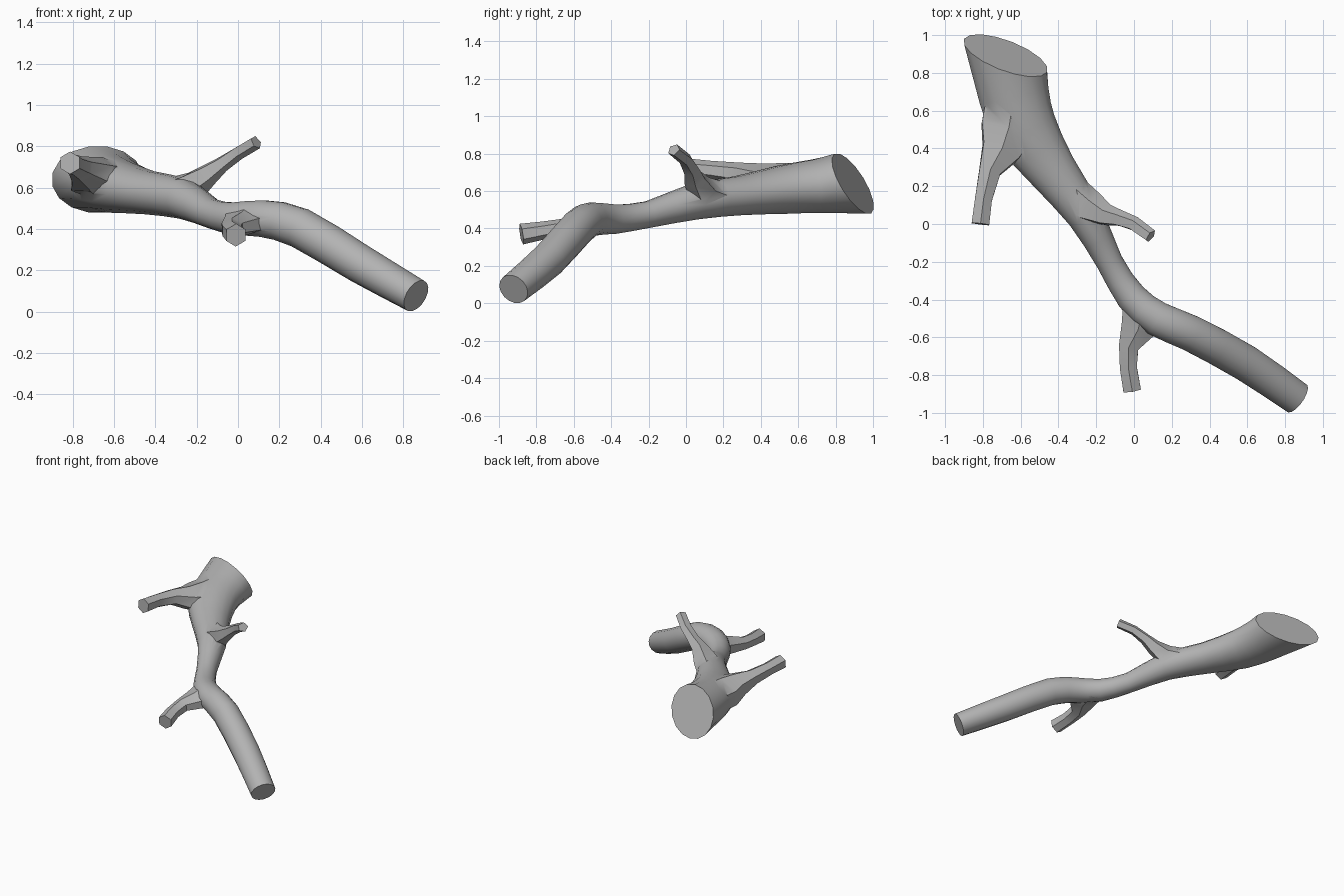
import bpy, bmesh, math
from mathutils import Vector

if "Cube" in bpy.data.objects:
    bpy.data.objects.remove(bpy.data.objects["Cube"])

bark = bpy.data.materials.new("bark_grey")
bark.diffuse_color = (0.45, 0.45, 0.45, 1)
bark.use_nodes = True
bark.node_tree.nodes["Principled BSDF"].inputs["Base Color"].default_value = bark.diffuse_color


def refine(sections):
    """Insert one curved in-between section in every span but the first."""
    out = [sections[0]]
    n = len(sections)
    for i in range(1, n - 1):
        p, a, b = sections[i - 1:i + 2]
        q = sections[i + 2] if i + 2 < n else [2 * v - u for u, v in zip(a, b)]
        out.append(a)
        out.append(tuple((9 * (u + v) - s - t) / 16 for u, v, s, t in zip(a, b, p, q)))
    return out + [sections[-1]]


def limb(name, sections, sides, slant=None):
    """Capped tube through sections of (x, y, z, half width, half height)."""
    bm = bmesh.new()
    centres = [Vector(s[:3]) for s in sections]
    rings = []
    for i, (x, y, z, w, h) in enumerate(sections):
        c = centres[i]
        d = centres[min(i + 1, len(centres) - 1)] - centres[max(i - 1, 0)]
        d.normalize()
        side = d.cross(Vector((0, 0, 1))).normalized()
        up = side.cross(d)
        ring = []
        for k in range(sides):
            a = 2 * math.pi * (k + 0.5) / sides
            p = c + side * (w * math.cos(a)) + up * (h * math.sin(a))
            if i == 0 and slant:  # obliquely sawn first end
                p.y = c.y + slant[0] * (p.x - c.x) + slant[1] * (p.z - c.z)
            ring.append(bm.verts.new(p))
        rings.append(ring)
    for r, s in zip(rings, rings[1:]):
        for k in range(sides):
            n = (k + 1) % sides
            bm.faces.new((r[k], r[n], s[n], s[k]))
    bm.faces.new(rings[0])
    bm.faces.new(rings[-1])
    bmesh.ops.recalc_face_normals(bm, faces=bm.faces)
    mesh = bpy.data.meshes.new(name)
    bm.to_mesh(mesh)
    bm.free()
    mesh.materials.append(bark)
    ob = bpy.data.objects.new(name, mesh)
    bpy.context.collection.objects.link(ob)
    return ob


# Thick bough tapering, kinking and dropping to the ground
bough = limb("main_bough", refine([
    (-0.68, 0.892, 0.64, 0.228, 0.163),
    (-0.635, 0.68, 0.625, 0.19, 0.145),
    (-0.575, 0.50, 0.605, 0.174, 0.13),
    (-0.43, 0.28, 0.575, 0.132, 0.106),
    (-0.26, 0.05, 0.545, 0.10, 0.098),
    (-0.13, -0.20, 0.475, 0.072, 0.072),
    (-0.015, -0.385, 0.45, 0.083, 0.08),
    (0.12, -0.50, 0.45, 0.094, 0.09),
    (0.30, -0.578, 0.405, 0.097, 0.098),
    (0.59, -0.735, 0.232, 0.098, 0.094),
    (0.862, -0.922, 0.076, 0.090, 0.083)]), 16, slant=(-0.33, -0.52))

# Side branches with flared roots
twigs = [
    limb("left_branch", [
        (-0.645, 0.62, 0.635, 0.165, 0.115),
        (-0.665, 0.50, 0.64, 0.168, 0.11),
        (-0.705, 0.385, 0.665, 0.118, 0.085),
        (-0.763, 0.28, 0.695, 0.066, 0.058),
        (-0.797, 0.13, 0.712, 0.052, 0.05),
        (-0.813, 0.0, 0.72, 0.054, 0.055)], 6),
    limb("upper_branch", [
        (-0.36, 0.19, 0.56, 0.10, 0.09),
        (-0.23, 0.085, 0.60, 0.09, 0.082),
        (-0.145, 0.045, 0.665, 0.06, 0.056),
        (-0.08, 0.03, 0.713, 0.046, 0.04),
        (0.00, 0.00, 0.768, 0.041, 0.034),
        (0.088, -0.065, 0.82, 0.038, 0.034)], 5),
    limb("lower_branch", [
        (0.055, -0.42, 0.45, 0.13, 0.075),
        (0.025, -0.55, 0.425, 0.108, 0.06),
        (-0.028, -0.65, 0.405, 0.060, 0.048),
        (-0.03, -0.76, 0.39, 0.052, 0.048),
        (-0.01, -0.88, 0.37, 0.054, 0.056)], 6),
]

# Fuse the branches into the bough
for twig in twigs:
    mod = bough.modifiers.new("fuse_" + twig.name, 'BOOLEAN')
    mod.operation = 'UNION'
    mod.solver = 'EXACT'
    mod.object = twig
bpy.context.view_layer.update()
fused = bpy.data.meshes.new_from_object(
    bough.evaluated_get(bpy.context.evaluated_depsgraph_get()))
bough.modifiers.clear()
bough.data = fused
for twig in twigs:
    bpy.data.objects.remove(twig)

bpy.context.view_layer.objects.active = bough
bough.select_set(True)
bpy.ops.object.shade_smooth_by_angle(angle=math.radians(35))
